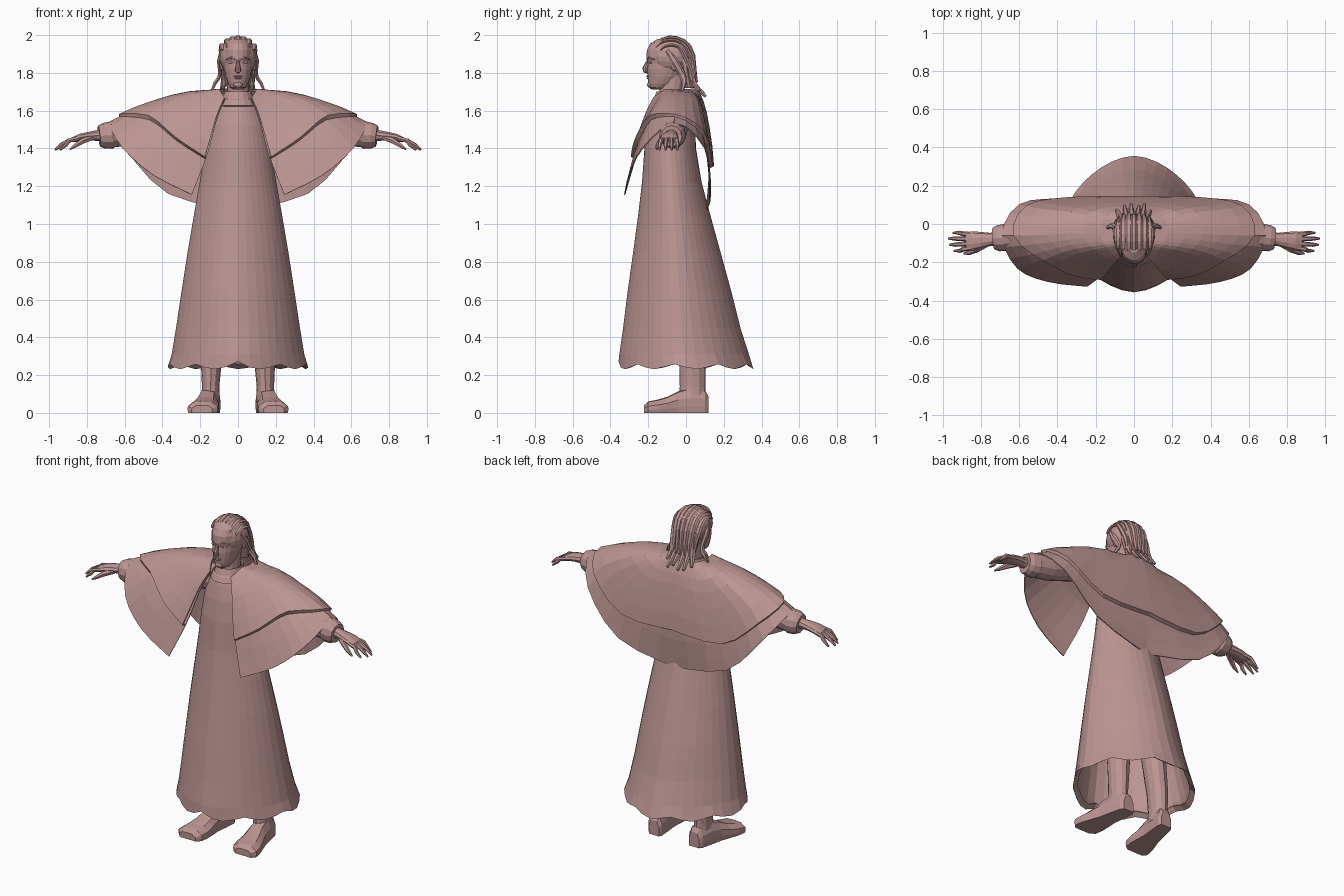
import bpy, bmesh, math
from mathutils import Vector as V

mat = bpy.data.materials.new("dusty_rose")
mat.diffuse_color = (0.50, 0.30, 0.29, 1)


def make(name, verts, faces, solid=0, mirror=False, fix=True):
    me = bpy.data.meshes.new(name)
    me.from_pydata([tuple(v) for v in verts], [], faces)
    bm = bmesh.new()
    bm.from_mesh(me)
    bmesh.ops.remove_doubles(bm, verts=bm.verts, dist=1e-5)
    if fix:
        bmesh.ops.recalc_face_normals(bm, faces=bm.faces)
    bm.to_mesh(me)
    bm.free()
    ob = bpy.data.objects.new(name, me)
    bpy.context.collection.objects.link(ob)
    me.materials.append(mat)
    if mirror:
        ob.modifiers.new("mirror", 'MIRROR').use_mirror_merge = False
    if solid:
        m = ob.modifiers.new("thickness", 'SOLIDIFY')
        m.thickness, m.offset = solid, 0
    return ob


def loft(name, rings, caps=True, closed=True, **kw):
    n = len(rings[0])
    verts = [p for r in rings for p in r]
    faces = [(i*n+j, i*n+(j+1) % n, (i+1)*n+(j+1) % n, (i+1)*n+j)
             for i in range(len(rings)-1) for j in range(n if closed else n-1)]
    if caps:
        faces += [tuple(range(n))[::-1], tuple(range(len(verts)-n, len(verts)))]
    return make(name, verts, faces, **kw)


def oval(z, hw, yf, yb, n, power=2):
    # level ring; a power under 2 narrows the diagonals
    c, d = (yf+yb)/2, (yb-yf)/2
    out = []
    for j in range(n):
        s, k = math.sin(2*math.pi*j/n), math.cos(2*math.pi*j/n)
        f = (abs(s)**power+abs(k)**power)**(-1/power)
        out.append(V((hw*s*f, c-d*k*f, z)))
    return out


def spline(pts, t):
    # Catmull-Rom sample, t in 0..1
    k = min(int(t*(len(pts)-1)), len(pts)-2)
    u = t*(len(pts)-1)-k
    a, b, c, d = [V(pts[min(max(k+o, 0), len(pts)-1)]) for o in (-1, 0, 1, 2)]
    return 0.5*(2*b+(c-a)*u+(2*a-5*b+4*c-d)*u*u+(3*b-a-3*c+d)*u**3)


def tube(name, path, radii, ref=(1, 0, 0), n=8, steps=0, mirror=False):
    # tapered tube; radii holds (along ref, across ref) for each path point
    if steps:
        r3 = [(a, b, 0) for a, b in radii]
        radii = [spline(r3, i/steps)[:2] for i in range(steps+1)]
        path = [spline(path, i/steps) for i in range(steps+1)]
    path = [V(p) for p in path]
    rings = []
    for i, p in enumerate(path):
        t = (path[min(i+1, len(path)-1)]-path[max(i-1, 0)]).normalized()
        a = (V(ref)-t*t.dot(V(ref))).normalized()
        b = t.cross(a)
        rings.append([p+a*radii[i][0]*math.cos(2*math.pi*j/n)+b*radii[i][1]*math.sin(2*math.pi*j/n)
                      for j in range(n)])
    return loft(name, rings, mirror=mirror)


def ball(name, loc, rad, u=12, v=8, mirror=False):
    rings = [[V((loc[0]+rad[0]*math.sin(a)*math.cos(2*math.pi*j/u),
                 loc[1]+rad[1]*math.sin(a)*math.sin(2*math.pi*j/u),
                 loc[2]+rad[2]*math.cos(a))) for j in range(u)]
             for a in [math.pi*(i+.02)/(v+.04) for i in range(v+1)]]
    return loft(name, rings, mirror=mirror)


# Robe with a scalloped hem turned in at the bottom
prof = [(.262, .343, -.33, .325), (.24, .37, -.355, .355), (.31, .348, -.35, .33), (.45, .325, -.33, .285),
        (.65, .295, -.305, .235), (.85, .264, -.277, .18), (1.05, .23, -.25, .125), (1.22, .2, -.23, .08),
        (1.4, .168, -.217, .05), (1.52, .15, -.2, .045), (1.6, .125, -.18, .035), (1.66, .09, -.16, .01),
        (1.69, .07, -.148, -.01)]
N = 36
robe = [oval(*p, N, 1.68 if p[0] < 1.3 else 1.85) for p in prof]
for ring in robe[:2]:
    for j, p in enumerate(ring):
        p.z += (.02, .003, -.006, .006)[j % 4]+(.015 if j == 0 else 0)
loft("robe", robe, caps=False, solid=.006)

# Cape: lengthwise guide lines from the front edge round to the middle of the back
guides = [
    [(.07, -.17, 1.66), (.11, -.21, 1.56), (.165, -.265, 1.36), (.245, -.325, 1.155)],
    [(.09, -.13, 1.69), (.22, -.18, 1.59), (.34, -.26, 1.41), (.45, -.30, 1.26)],
    [(.10, -.10, 1.705), (.32, -.13, 1.645), (.49, -.19, 1.53), (.61, -.23, 1.40)],
    [(.11, -.05, 1.705), (.30, -.05, 1.685), (.53, -.06, 1.61), (.69, -.06, 1.535)],
    [(.10, .01, 1.705), (.28, .05, 1.655), (.49, .07, 1.54), (.60, .10, 1.40)],
    [(.06, .05, 1.71), (.17, .09, 1.58), (.31, .115, 1.36), (.37, .13, 1.16)],
    [(0, .06, 1.71), (0, .10, 1.58), (0, .125, 1.32), (0, .107, 1.07)]]


def cape(name, reach, rows, lift):
    # reach: share of each guide covered; a lifted layer folds back in at its hem
    cols = []
    for i in range(19):
        v1, li, _ = spline([(a, b, 0) for a, b in zip(reach, lift)], i/18)
        col = []
        for v, l in [(v1*r/rows, li*(.3+.7*r/rows)) for r in range(rows+1)]+([(v1+.01, .002)] if li else []):
            p = spline([spline(g, v) for g in guides], i/18)
            out = (p-V((p.x*.6, -.07, 1.3))).normalized()
            out.x = 0 if i == 18 else out.x
            col.append(p+out*l)
        cols.append(col)
    cols += [[V((-p.x, p.y, p.z)) for p in c] for c in cols[-2::-1]]
    loft(name, cols, caps=False, closed=False, solid=.006, fix=False)


cape("lower_cape", [1]*7, 8, [0]*7)
cape("upper_cape", [.68, .6, .6, .82, .8, .73, .67], 6, [.024, .027, .027, .014, .024, .024, .02])

# Sleeves and cuffs
Y = (0, 1, 0)
tube("sleeve", [(.1, -.06, 1.58), (.35, -.06, 1.57), (.58, -.065, 1.49), (.69, -.07, 1.47)],
     [(.08, .08), (.075, .08), (.072, .075), (.066, .068)], Y, 12, mirror=True)
tube("cuff", [(.65, -.07, 1.472), (.67, -.07, 1.47), (.71, -.075, 1.467), (.735, -.077, 1.465), (.73, -.077, 1.465)],
     [(.06, .06), (.071, .072), (.068, .068), (.056, .056), (.04, .04)], Y, 12, mirror=True)

# Hands
tube("palm", [(.7, -.077, 1.472), (.75, -.08, 1.468), (.8, -.085, 1.464), (.84, -.088, 1.457), (.875, -.09, 1.445)],
     [(.037, .036), (.034, .029), (.044, .023), (.05, .02), (.047, .014)], Y, 10, mirror=True)
for k, (y0, y1, tip) in enumerate([(-.125, -.14, .94), (-.102, -.108, .965), (-.078, -.076, .97), (-.055, -.046, .945)]):
    tube("finger_%d" % (k+1), [(.85, y0, 1.452), (.895, (y0+y1)/2, 1.442), (tip-.03, y1, 1.418), (tip, y1, 1.392)],
         [(.013, .013), (.013, .013), (.011, .011), (.005, .005)], Y, 6, mirror=True)
tube("thumb", [(.775, -.105, 1.458), (.825, -.135, 1.438), (.86, -.15, 1.415), (.89, -.155, 1.395)],
     [(.018, .017), (.016, .016), (.012, .012), (.005, .005)], Y, 6, mirror=True)

# Legs and shoes
tube("leg", [(.145, .035, .06), (.145, .035, .14), (.142, .035, .25), (.13, .02, .45), (.11, -.02, .85)],
     [(.05, .07), (.046, .068), (.054, .07), (.065, .075), (.07, .08)], n=12, mirror=True)
shoe = []
for y, top, hw in [(.118, .09, .035), (.1, .12, .047), (.03, .135, .053), (-.04, .115, .057),
                   (-.1, .085, .07), (-.15, .07, .08), (-.2, .06, .08), (-.222, .04, .055)]:
    x = .14+.047*(.1-y)/.3
    shoe.append([V((x+a*hw, y, b*top)) for a, b in
                 [(-.95, 0), (.95, 0), (1, .25), (.98, .6), (.6, .95), (0, 1), (-.6, .95), (-.98, .6), (-1, .25)]])
loft("shoe", shoe, mirror=True)

# Neck and collar
loft("neck", [oval(1.6, .062, -.15, -.02, 14), oval(1.7, .056, -.14, -.015, 14), oval(1.8, .056, -.14, 0, 14)])
loft("collar", [oval(1.625, .1, -.19, .02, 18), oval(1.655, .088, -.175, .01, 18),
                oval(1.66, .08, -.168, .005, 18), oval(1.7, .068, -.152, 0, 18)], caps=False, solid=.008)

# Head
loft("head", [oval(*p, 20) for p in
     [(1.712, .022, -.182, -.12), (1.722, .04, -.195, -.09), (1.745, .054, -.2, -.05), (1.78, .067, -.203, -.02),
      (1.82, .076, -.206, .005), (1.85, .08, -.203, .02), (1.875, .083, -.21, .028), (1.92, .083, -.207, .03),
      (1.955, .072, -.19, .02), (1.98, .045, -.15, -.02)]])
tube("nose", [(0, -.198, 1.872), (0, -.207, 1.85), (0, -.216, 1.825), (0, -.214, 1.81), (0, -.198, 1.8)],
     [(.008, .005), (.009, .01), (.015, .015), (.017, .014), (.008, .005)], n=8)
tube("brow", [(.012, -.203, 1.872), (.035, -.196, 1.88), (.062, -.168, 1.872)],
     [(.005, .006), (.007, .008), (.004, .004)], (0, 0, 1), 6, mirror=True)
ball("eye", (.036, -.185, 1.856), (.014, .01, .008), mirror=True)
ball("upper_lip", (0, -.2, 1.782), (.024, .01, .005))
ball("lower_lip", (0, -.198, 1.772), (.02, .01, .006))
ball("chin", (0, -.186, 1.738), (.026, .02, .018))
ball("ear", (.085, -.06, 1.845), (.012, .02, .036), mirror=True)

# Hair: cap, combed-back locks, side locks and loose ends behind
ball("hair_cap", (0, -.078, 1.888), (.1, .116, .104), 20, 12)
for i in range(-3, 4):
    s = i/3.6
    w = .1+.9*math.sqrt(1-s*s)
    pts = [(.1*s, -.078-.115*math.cos(a)*w, 1.885+.106*math.sin(a)*w) for a in (.6, 1.0, 1.57, 2.2, 2.9)]
    pts += [(.09*s, .045*w, 1.81), (.1*s, .058*w, 1.75)]
    tube("hair_lock_%d" % (i+4), pts,
         [(.008, .004), (.015, .007), (.018, .009), (.018, .01), (.018, .013), (.015, .013), (.006, .006)],
         n=6, steps=10)
for i, (x, y, z) in enumerate([(-.09, .075, 1.70), (-.05, .097, 1.68), (-.015, .105, 1.675),
                               (.025, .095, 1.69), (.055, .105, 1.675), (.085, .07, 1.705)]):
    tube("hair_end_%d" % (i+1), [(x*.7, .01, 1.88), (x*.75, .028, 1.8), (x*.85, .045, 1.74), (x, y, z)],
         [(.018, .014), (.019, .016), (.016, .014), (.008, .008)], n=6, steps=6)
tube("side_lock", [(.088, -.1, 1.92), (.1, -.06, 1.86), (.095, -.02, 1.79), (.122, -.01, 1.745), (.145, -.025, 1.69)],
     [(.012, .008), (.02, .012), (.018, .011), (.013, .01), (.006, .005)], Y, 6, steps=8, mirror=True)
loft("hair_nape", [oval(1.92, .08, -.07, .025, 14), oval(1.85, .085, -.05, .034, 14),
                   oval(1.78, .075, -.03, .038, 14), oval(1.72, .06, -.01, .045, 14)])
